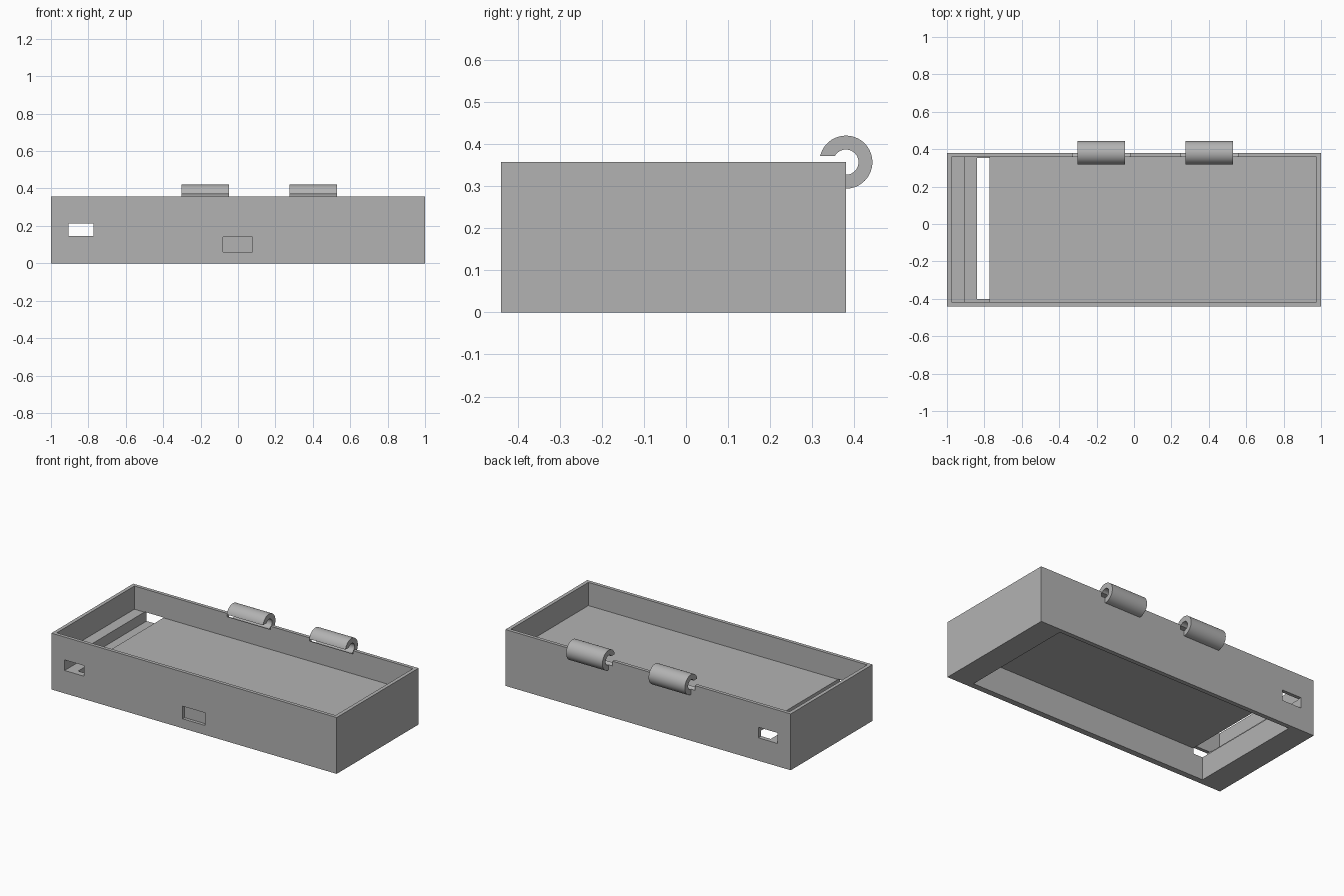
import bpy
import bmesh
from math import sin, cos, asin, pi, radians

old = bpy.data.objects.get("Cube")
if old:
    bpy.data.objects.remove(old, do_unlink=True)

grey = bpy.data.materials.new("plain_grey")
grey.use_nodes = True
GREY = (0.45, 0.45, 0.45, 1)
grey.diffuse_color = GREY
grey.node_tree.nodes["Principled BSDF"].inputs["Base Color"].default_value = GREY


def make_object(name, bm):
    bmesh.ops.recalc_face_normals(bm, faces=bm.faces)
    mesh = bpy.data.meshes.new(name)
    bm.to_mesh(mesh)
    bm.free()
    mesh.materials.append(grey)
    obj = bpy.data.objects.new(name, mesh)
    bpy.context.collection.objects.link(obj)
    return obj


def box(name, x, y, z):
    bm = bmesh.new()
    bmesh.ops.create_cube(bm, size=1)
    for v in bm.verts:
        v.co = [r[0] if c < 0 else r[1] for c, r in zip(v.co, (x, y, z))]
    return make_object(name, bm)


def prism(name, outline, x0, x1):
    """Extrude a (y, z) outline along x."""
    bm = bmesh.new()
    face = bm.faces.new([bm.verts.new((x0, y, z)) for y, z in outline])
    result = bmesh.ops.extrude_face_region(bm, geom=[face])
    for item in result["geom"]:
        if isinstance(item, bmesh.types.BMVert):
            item.co.x = x1
    return make_object(name, bm)


def arc(radius, start, end, steps):
    angles = [start + (end - start) * i / steps for i in range(steps + 1)]
    return [(BACK + radius * cos(a), TOP + radius * sin(a)) for a in angles]


def select_only(obj):
    bpy.ops.object.select_all(action='DESELECT')
    obj.select_set(True)
    bpy.context.view_layer.objects.active = obj


def cut(target, cutter):
    cutter.hide_render = True
    mod = target.modifiers.new("cut", 'BOOLEAN')
    mod.operation = 'DIFFERENCE'
    mod.solver = 'EXACT'
    mod.object = cutter
    select_only(target)
    bpy.ops.object.modifier_apply(modifier=mod.name)
    bpy.data.objects.remove(cutter, do_unlink=True)


FRONT, BACK, TOP, FLOOR = -0.44, 0.38, 0.357, 0.21
OUTER, INNER = 0.063, 0.03
HINGE_CENTRES = (-0.175, 0.403)

# Tray body
body = box("tray_body", (-1, 1), (FRONT, BACK), (0, TOP))

# Upper cavity, lower recess, cross channel and shallow front pocket
cut(body, box("upper_cavity", (-0.977, 0.977), (-0.418, 0.358), (FLOOR, 0.5)))
cut(body, box("lower_recess", (-0.84, 0.84), (-0.402, 0.352), (-0.1, 0.18)))
cut(body, box("cross_channel", (-0.907, -0.773), (-0.6, 0.6), (0.145, 0.212)))
cut(body, box("front_pocket", (-0.08, 0.077), (-0.6, -0.42), (0.06, 0.14)))

# Round pin grooves across the back rim
for cx in HINGE_CENTRES:
    circle = arc(INNER, 0, 2 * pi, 32)[:-1]
    cut(body, prism("pin_groove", circle, cx - 0.153, cx + 0.153))

# Open hinge barrels with a flat lip above the rim
LIP = 0.0145
outline = arc(OUTER, -pi / 2, pi - asin(LIP / OUTER), 40)
outline += arc(INNER, pi - asin(LIP / INNER), -pi / 2, 32)
for side, cx in zip(("right", "left"), HINGE_CENTRES):
    hinge = prism(side + "_hinge_barrel", outline, cx - 0.127, cx + 0.127)
    select_only(hinge)
    bpy.ops.object.shade_smooth_by_angle(angle=radians(30))
